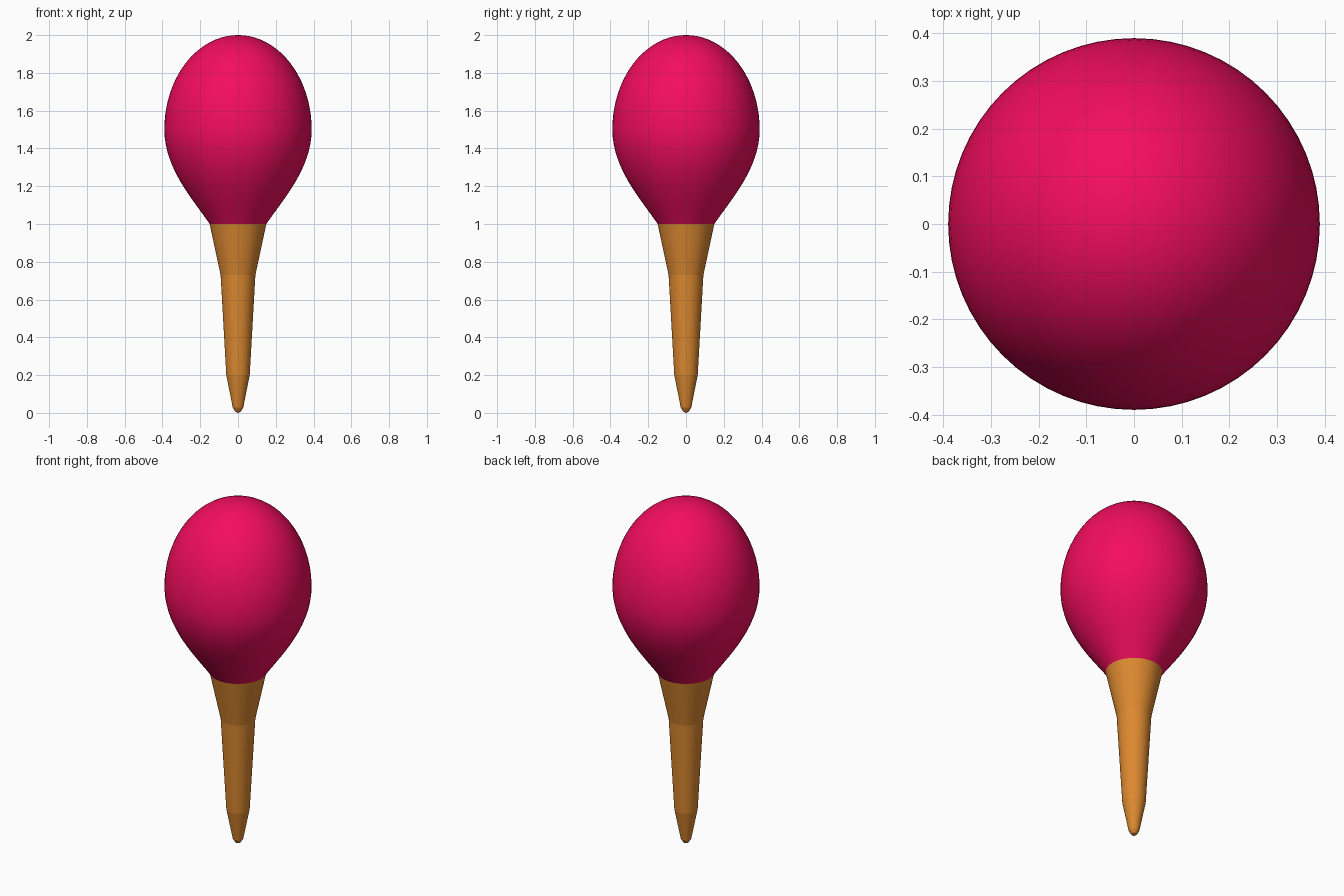
import bpy, bmesh, math
from mathutils import Vector
from mathutils.geometry import interpolate_bezier

if "Cube" in bpy.data.objects:
    bpy.data.objects.remove(bpy.data.objects["Cube"])

SIDES = 64


def lathe(name, profile, color, angle):
    """Revolve (radius, z) points, listed bottom to top, around the z axis."""
    bm = bmesh.new()
    verts = [bm.verts.new((r, 0, z)) for r, z in profile]
    edges = [bm.edges.new(pair) for pair in zip(verts, verts[1:])]
    bmesh.ops.spin(bm, geom=verts + edges, cent=(0, 0, 0), axis=(0, 0, 1),
                   angle=math.tau, steps=SIDES, use_merge=True)
    bmesh.ops.remove_doubles(bm, verts=bm.verts, dist=1e-5)
    bmesh.ops.recalc_face_normals(bm, faces=bm.faces)
    # make sure the open shell faces outward
    face = max(bm.faces, key=lambda f: f.calc_center_median().xy.length)
    if face.normal.dot(face.calc_center_median() * Vector((1, 1, 0))) < 0:
        bmesh.ops.reverse_faces(bm, faces=bm.faces)
    mesh = bpy.data.meshes.new(name)
    bm.to_mesh(mesh)
    bm.free()
    obj = bpy.data.objects.new(name, mesh)
    bpy.context.collection.objects.link(obj)
    mat = bpy.data.materials.new(name + "_paint")
    mat.diffuse_color = color
    mat.use_nodes = True
    mat.node_tree.nodes["Principled BSDF"].inputs["Base Color"].default_value = mat.diffuse_color
    mesh.materials.append(mat)
    bpy.ops.object.select_all(action='DESELECT')
    obj.select_set(True)
    bpy.context.view_layer.objects.active = obj
    bpy.ops.object.shade_smooth_by_angle(angle=math.radians(angle))
    return obj


# Handle: rounded tip, long taper, flared collar
lathe("handle",
      [(0, 0), (0.014, 0.006), (0.028, 0.028), (0.062, 0.2),
       (0.092, 0.73), (0.15, 1.0)],
      (0.72, 0.25, 0.03, 1), 5)

# Rattle head: flared neck curving into an ellipsoid dome
neck = interpolate_bezier(Vector((0.15, 1.0)), Vector((0.23, 1.12)),
                          Vector((0.39, 1.29)), Vector((0.39, 1.5)), 17)
dome = [(0.39 * math.cos(a), 1.5 + 0.5 * math.sin(a))
        for a in (math.pi / 2 * i / 20 for i in range(1, 20))]
lathe("rattle_head", [tuple(p)[:2] for p in neck] + dome + [(0, 2.0)],
      (0.9, 0.004, 0.11, 1), 30)
